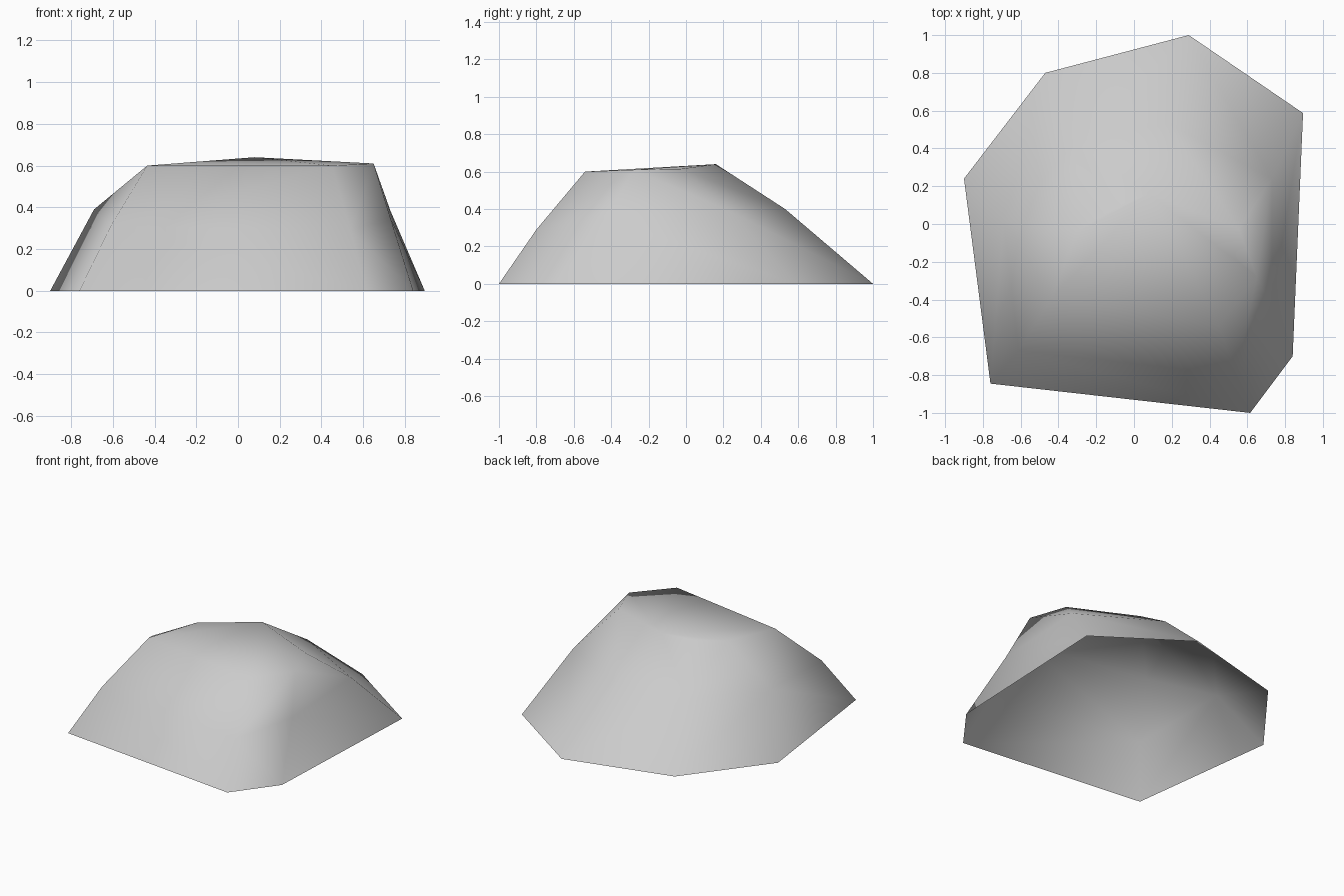
import bpy
import bmesh
from mathutils import Vector

cube = bpy.data.objects.get("Cube")
if cube:
    bpy.data.objects.remove(cube, do_unlink=True)

# Stone colour
stone = bpy.data.materials.new("stone_grey")
stone.use_nodes = True
grey = (0.6, 0.6, 0.6, 1.0)
stone.diffuse_color = grey
stone.node_tree.nodes["Principled BSDF"].inputs["Base Color"].default_value = grey

# Three seven-sided outlines, listed counter-clockwise from the front corner
base = [(-.76, -.845, 0), (.615, -1, 0), (.84, -.7, 0), (.895, .587, 0),
        (.29, 1, 0), (-.47, .8, 0), (-.9, .24, 0)]
middle = [(-.61, -.67, .31), (.54, -.8, .29), (.73, -.43, .35), (.73, .24, .385),
          (.18, .53, .4), (-.31, .43, .375), (-.69, .02, .39)]
crown = [(-.435, -.39, .6), (.45, -.54, .6), (.65, -.28, .61), (.555, -.025, .615),
         (.08, .16, .64), (-.12, .08, .61), (-.3, -.04, .61)]

bm = bmesh.new()
rings = [[bm.verts.new(p) for p in ring] for ring in (base, middle, crown)]
sides = len(base)


def add_panel(a, b, c, d):
    """Split a four-cornered panel along the diagonal that bulges outward."""
    outward = (b.co - a.co).cross(c.co - a.co)
    if outward.dot(d.co - a.co) <= 0:
        triangles = ((a, b, c), (a, c, d))
    else:
        triangles = ((a, b, d), (b, c, d))
    for triangle in triangles:
        bm.faces.new(triangle)


# Sloping sides, open underneath
for low, high in zip(rings, rings[1:]):
    for i in range(sides):
        j = (i + 1) % sides
        add_panel(low[i], low[j], high[j], high[i])

# Top, fanned from its highest corner
peak = max(range(sides), key=lambda i: crown[i][2])
top = rings[-1][peak:] + rings[-1][:peak]
for a, b in zip(top[1:], top[2:]):
    bm.faces.new((top[0], a, b))

for face in bm.faces:
    face.smooth = True

mesh = bpy.data.meshes.new("rock")
bm.to_mesh(mesh)
bm.free()
mesh.materials.append(stone)
rock = bpy.data.objects.new("rock", mesh)
bpy.context.collection.objects.link(rock)
